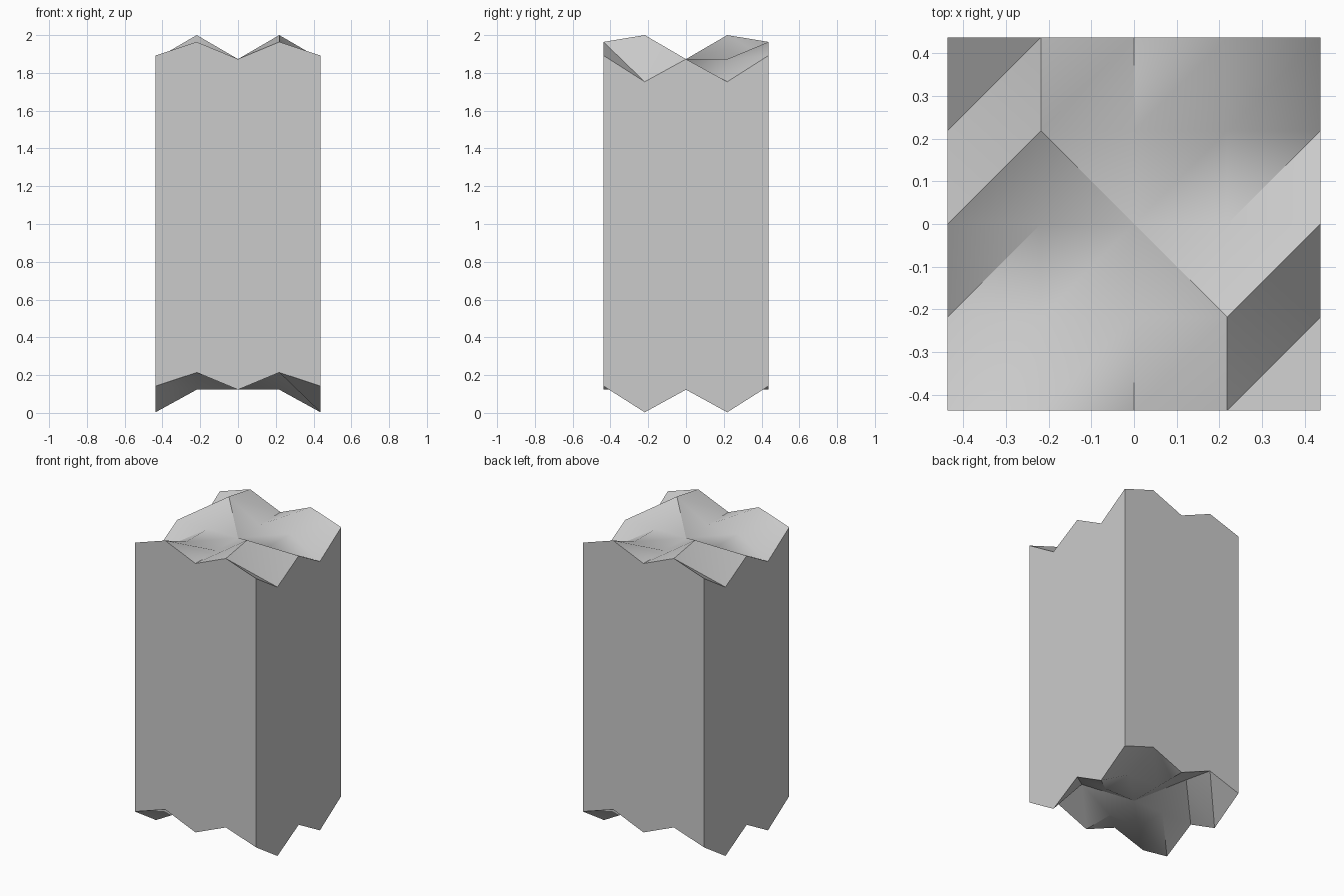
import bpy
import bmesh
import math

cube = bpy.data.objects.get("Cube")
if cube:
    bpy.data.objects.remove(cube, do_unlink=True)

HALF = 0.437           # half width of the square column
STEP = HALF / 2        # spacing of the relief grid
DROP = 1.75            # the underside repeats the top, this far below
MID, PEAK, PIT = 1.873, 2.0, 1.753
CORNER, RIDGE = 1.892, 1.964


def height(i, j):
    """Relief height of the grid point i, j (each from -2 to 2)."""
    if abs(j) == 2:
        return {0: MID, 1: RIDGE, 2: CORNER}[abs(i)]
    if abs(j) == 1 and abs(i) == 2:
        return PIT
    if i * j == -1:
        return PEAK
    return MID


def relief(bm, offset, flip):
    """Triangulated wavy cap; returns its grid of vertices."""
    span = range(-2, 3)
    grid = {(i, j): bm.verts.new((i * STEP, j * STEP, height(i, j) - offset))
            for i in span for j in span}
    for i in range(-2, 2):
        for j in range(-2, 2):
            a, b = grid[i, j], grid[i + 1, j]
            c, d = grid[i + 1, j + 1], grid[i, j + 1]
            # the two inner peaks slope straight to the centre
            if (i, j) in ((0, -1), (-1, 0)):
                tris = ((a, b, d), (b, c, d))
            else:
                tris = ((a, b, c), (a, c, d))
            for tri in tris:
                face = bm.faces.new(tri[::-1] if flip else tri)
                face.smooth = True
    return grid


bm = bmesh.new()
top = relief(bm, 0, False)
bottom = relief(bm, DROP, True)

# Four flat walls, each one face following both zigzag edges
walk = range(-2, 3)
sides = [[(k, -2) for k in walk], [(2, k) for k in walk],
         [(-k, 2) for k in walk], [(-2, -k) for k in walk]]
for side in sides:
    bm.faces.new([bottom[p] for p in side] + [top[p] for p in reversed(side)])
bm.normal_update()

mesh = bpy.data.meshes.new("interlocking_column")
bm.to_mesh(mesh)
bm.free()
column = bpy.data.objects.new("interlocking_column", mesh)
bpy.context.collection.objects.link(column)

# Plain grey material
grey = bpy.data.materials.new("light_grey")
grey.use_nodes = True
colour = (0.6, 0.6, 0.6, 1)
grey.diffuse_color = colour
grey.node_tree.nodes["Principled BSDF"].inputs["Base Color"].default_value = colour
mesh.materials.append(grey)

# Soft relief, crisp walls
bpy.ops.object.select_all(action='DESELECT')
column.select_set(True)
bpy.context.view_layer.objects.active = column
bpy.ops.object.shade_smooth_by_angle(angle=math.radians(35))
